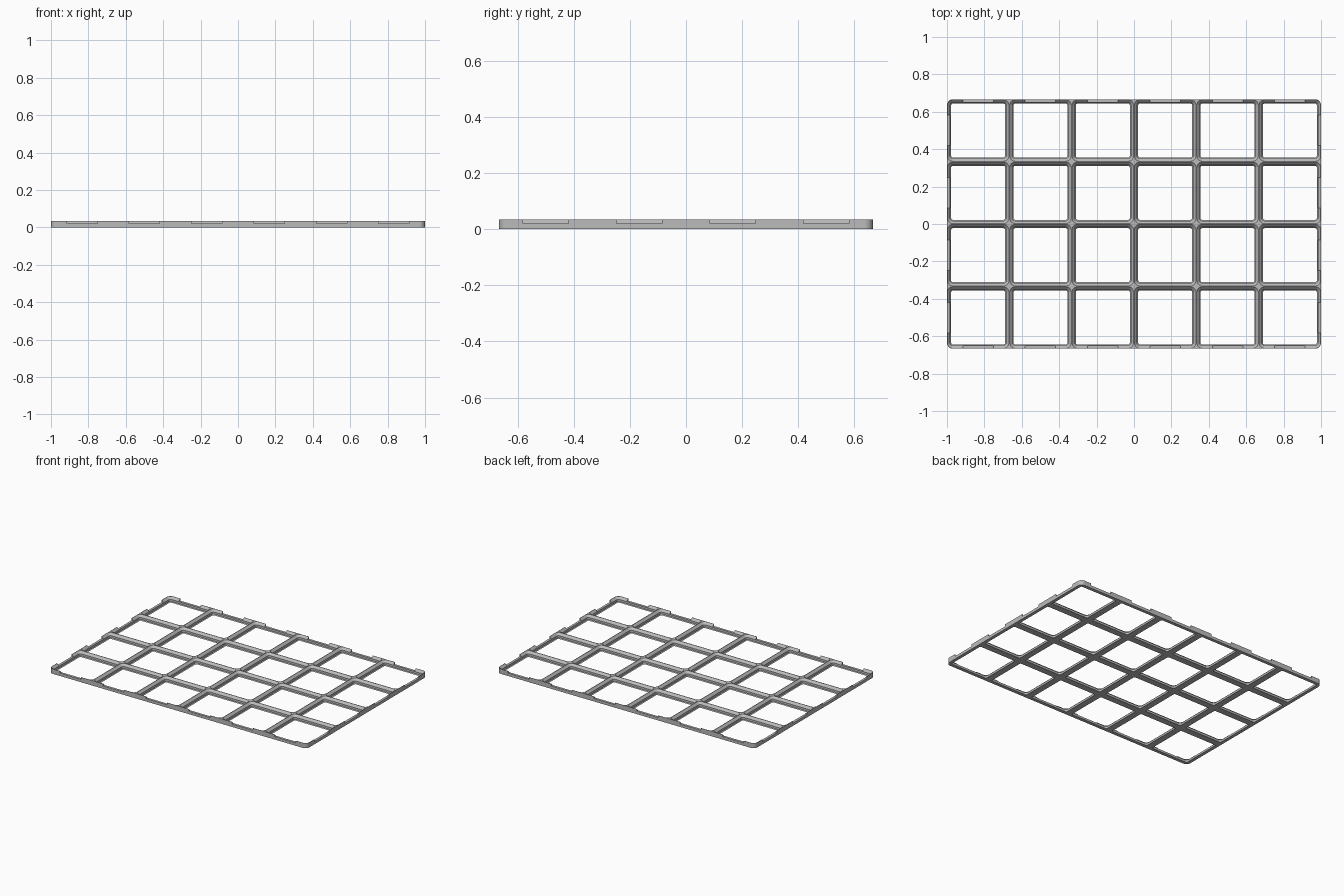
import bpy, bmesh, math

if "Cube" in bpy.data.objects:
    bpy.data.objects.remove(bpy.data.objects["Cube"])

PITCH = 1 / 3          # cell spacing
COLS, ROWS = 6, 4
MM = PITCH / 42        # small working unit
HEIGHT = 4.4 * MM
RADIUS = 4 * MM        # corner radius at zero inset
NOTCH_Z, NOTCH_W = 2.5 * MM, 0.163


def rounded_ring(bm, cx, cy, hx, hy, r, z, seg=8):
    """Loop of vertices around a rounded rectangle."""
    ring = []
    for k, (sx, sy) in enumerate([(1, 1), (-1, 1), (-1, -1), (1, -1)]):
        for i in range(seg + 1):
            a = math.pi / 2 * (k + i / seg)
            ring.append(bm.verts.new((cx + sx * (hx - r) + r * math.cos(a),
                                      cy + sy * (hy - r) + r * math.sin(a), z)))
    return ring


def loft(bm, rings):
    """Closed solid through a stack of rings."""
    bm.faces.new(rings[0][::-1])
    bm.faces.new(rings[-1])
    n = len(rings[0])
    for a, b in zip(rings, rings[1:]):
        for i in range(n):
            j = (i + 1) % n
            bm.faces.new((a[i], a[j], b[j], b[i]))


def box(bm, cx, cy, cz, sx, sy, sz):
    vs = bmesh.ops.create_cube(bm, size=1)["verts"]
    bmesh.ops.scale(bm, vec=(sx, sy, sz), verts=vs)
    bmesh.ops.translate(bm, vec=(cx, cy, cz), verts=vs)


def make_object(name, bm):
    bmesh.ops.recalc_face_normals(bm, faces=bm.faces)
    me = bpy.data.meshes.new(name)
    bm.to_mesh(me)
    bm.free()
    ob = bpy.data.objects.new(name, me)
    bpy.context.collection.objects.link(ob)
    return ob


HX, HY = COLS * PITCH / 2, ROWS * PITCH / 2
xs = [(i - (COLS - 1) / 2) * PITCH for i in range(COLS)]
ys = [(j - (ROWS - 1) / 2) * PITCH for j in range(ROWS)]

# Solid plate with rounded corners
bm = bmesh.new()
loft(bm, [rounded_ring(bm, 0, 0, HX, HY, RADIUS, z) for z in (0, HEIGHT)])
plate = make_object("grid_baseplate", bm)

# Cell openings: (inset, height) steps give the lower and upper chamfers
STEPS = [(2.85, -2), (2.85, 0), (2.15, 0.7), (2.15, 2.5), (0.25, 4.4), (0.25, 6)]
bm = bmesh.new()
for x in xs:
    for y in ys:
        loft(bm, [rounded_ring(bm, x, y, PITCH / 2 - d * MM, PITCH / 2 - d * MM,
                               RADIUS - d * MM, z * MM) for d, z in STEPS])
cells = make_object("cell_cutter", bm)

# Notches in the rim, one in the middle of each outer cell side
bm = bmesh.new()
NH = 0.1
for s in (-1, 1):
    for x in xs:
        box(bm, x, s * HY, NOTCH_Z + NH / 2, NOTCH_W, 0.08, NH)
    for y in ys:
        box(bm, s * HX, y, NOTCH_Z + NH / 2, 0.08, NOTCH_W, NH)
notches = make_object("notch_cutter", bm)

# Cut the openings and notches
bpy.context.view_layer.objects.active = plate
plate.select_set(True)
for cutter in (cells, notches):
    cutter.hide_render = True
    mod = plate.modifiers.new("cut", 'BOOLEAN')
    mod.operation = 'DIFFERENCE'
    mod.solver = 'EXACT'
    mod.object = cutter
    bpy.ops.object.modifier_apply(modifier=mod.name)
    bpy.data.objects.remove(cutter, do_unlink=True)

# Grey plastic, smooth corners with crisp chamfers
mat = bpy.data.materials.new("grey_plastic")
mat.diffuse_color = (0.5, 0.5, 0.5, 1)
mat.use_nodes = True
mat.node_tree.nodes["Principled BSDF"].inputs["Base Color"].default_value = mat.diffuse_color
plate.data.materials.clear()
plate.data.materials.append(mat)
bpy.ops.object.shade_smooth_by_angle(angle=math.radians(30))
weighted = plate.modifiers.new("even_shading", 'WEIGHTED_NORMAL')
weighted.keep_sharp = True
